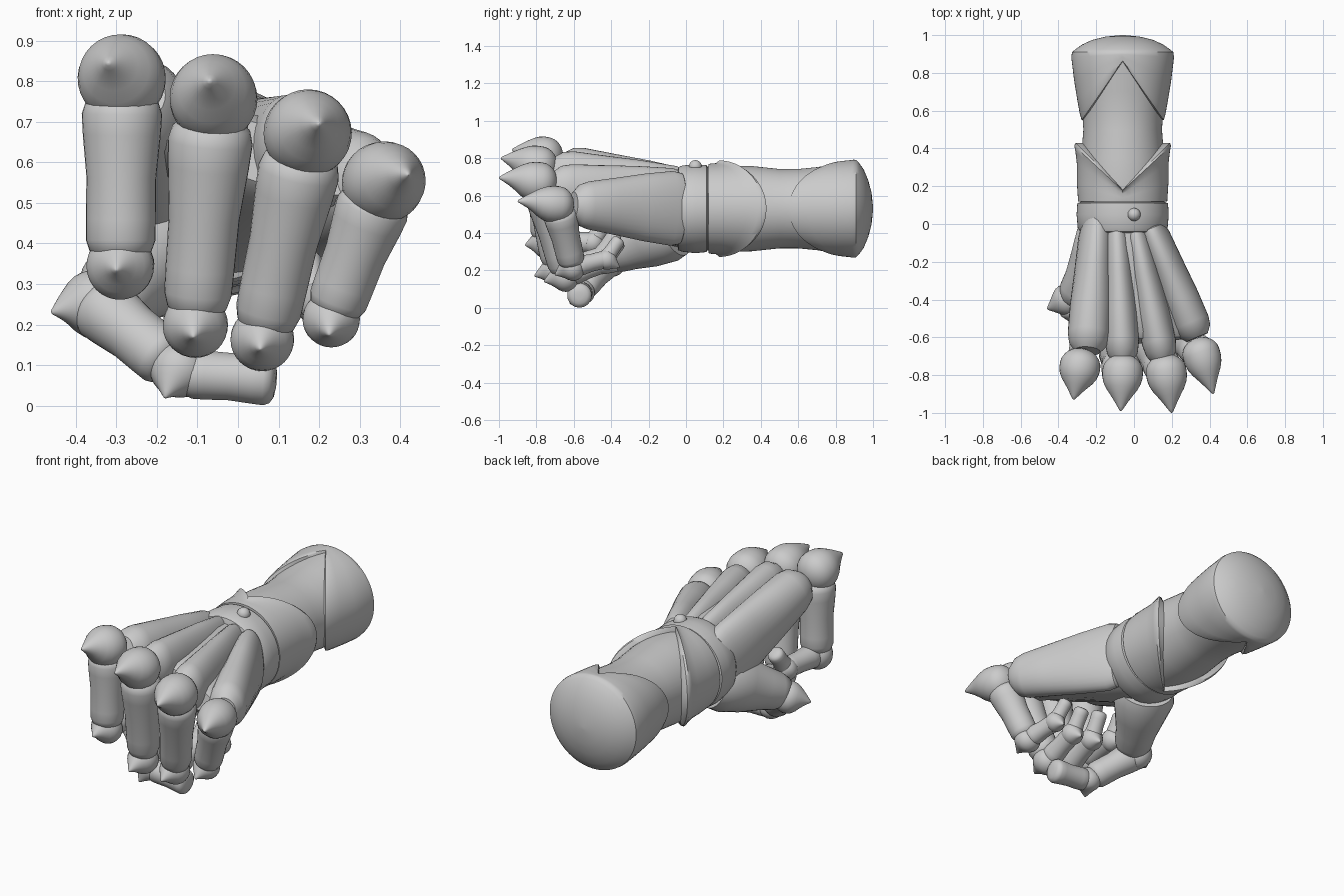
import bpy, bmesh
from math import sin, cos, pi, radians
from mathutils import Vector as V

if "Cube" in bpy.data.objects:
    bpy.data.objects.remove(bpy.data.objects["Cube"])

N = 32


def finish(name, rings):
    """Skin a list of closed point rings into one smooth object."""
    bm = bmesh.new()
    vr = [[bm.verts.new(p) for p in r] for r in rings]
    for a, b in zip(vr, vr[1:]):
        for i in range(len(a)):
            j = (i + 1) % len(a)
            bm.faces.new((a[i], a[j], b[j], b[i]))
    bm.faces.new(vr[0][::-1])
    bm.faces.new(vr[-1])
    bmesh.ops.recalc_face_normals(bm, faces=bm.faces)
    me = bpy.data.meshes.new(name)
    bm.to_mesh(me)
    bm.free()
    for p in me.polygons:
        p.use_smooth = True
    me.set_sharp_from_angle(angle=radians(40))
    ob = bpy.data.objects.new(name, me)
    bpy.context.collection.objects.link(ob)
    return ob


def loft(name, p0, p1, profile, up=(0, 0, 1)):
    """Straight loft; profile rows are (t along axis, half width, half height, lift)."""
    p0, p1 = V(p0), V(p1)
    d = p1 - p0
    side = d.cross(V(up)).normalized()
    top = side.cross(d).normalized()
    rings = []
    for t, a, b, lift in profile:
        c = p0 + d * t + top * lift
        rings.append([c + side * a * cos(2 * pi * i / N) + top * b * sin(2 * pi * i / N)
                      for i in range(N)])
    return finish(name, rings)


def segment(name, p0, p1, r0, r1, up=(0, 1, .3)):
    """Slightly waisted finger bone with rounded ends."""
    shape = [(-.1, .3), (-.08, .65), (-.03, .9), (.05, 1), (.2, .99), (.5, .93),
             (.8, .98), (.95, 1), (1.03, .9), (1.08, .65), (1.1, .3)]
    rows = []
    for t, k in shape:
        r = (r0 + (r1 - r0) * t) * k
        rows.append((t, r, r, 0))
    return loft(name, p0, p1, rows, up)


def spike(name, c, tip, r, up=(0, 0, 1)):
    """Round joint cap drawn out to a point."""
    c, tip = V(c), V(tip)
    L = (tip - c).length
    back = r * .85
    rows = [(-back / L * cos(a), r * max(sin(a), .02), r * max(sin(a), .02), 0)
            for a in [pi / 2 * k / 6 for k in range(7)]]
    for t, k, l in [(.15, .99, 0), (.3, .92, .01), (.45, .77, .03), (.6, .56, .06),
                    (.75, .36, .06), (.9, .17, .03), (.98, .07, .01), (1, .01, 0)]:
        rows.append((t, r * k, r * k, r * l))
    return loft(name, c, tip, rows, up)


def sleeve(name, rows):
    """Arm-shaped rings about the y axis; y may vary with the ring angle."""
    rings = []
    n = 64
    for y, rx, rz in rows:
        ring = []
        for i in range(n):
            t = 2 * pi * i / n
            yy = y(t) if callable(y) else y
            ring.append(V((-.06 + rx * cos(t), yy, .53 + rz * sin(t))))
        rings.append(ring)
    return finish(name, rings)


# forearm, wrist band, pointed cuff and elbow guard
sleeve("forearm", [(.05, .22, .22), (.2, .225, .23), (.35, .22, .228), (.5, .208, .212),
                   (.6, .215, .212), (.7, .23, .222), (.8, .245, .237), (.88, .25, .245)])
sleeve("wrist_band", [(-.05, .19, .19), (-.04, .225, .222), (-.02, .238, .23),
                      (.05, .244, .238), (.11, .24, .232), (.125, .2, .2)])


def cuff_y(s):
    return lambda t: .12 + s * (.06 + .25 * abs(cos(t)))


sleeve("wrist_cuff", [(.12, .2, .2), (.12, .236, .238), (cuff_y(.3), .242, .242),
                      (cuff_y(.65), .243, .243), (cuff_y(.85), .25, .252),
                      (cuff_y(.95), .256, .258), (cuff_y(1), .25, .25), (cuff_y(1), .21, .215)])


def elbow_y(s):
    return lambda t: (.86 - .31 * abs(cos(t))) * (1 - s) + .9 * s


sleeve("elbow_guard", [(elbow_y(0), .2, .22), (elbow_y(0), .217, .25), (elbow_y(.08), .226, .256),
                       (elbow_y(.3), .24, .258), (elbow_y(.6), .257, .26), (elbow_y(.95), .272, .262),
                       (.91, .268, .26), (.925, .25, .245), (.95, .215, .21), (.975, .16, .15),
                       (.992, .09, .085), (1, .01, .01)])
bpy.ops.mesh.primitive_uv_sphere_add(segments=16, ring_count=8, radius=.035, location=(0, .05, .755))
bpy.context.object.name = "wrist_stud"
bpy.ops.object.shade_smooth()

# palm body, tilted down towards the little finger
loft("palm", (-.05, .0, .52), (.03, -.62, .63),
     [(0, .21, .2, 0), (.25, .23, .185, 0), (.5, .26, .15, 0), (.75, .28, .12, 0),
      (.95, .29, .095, 0), (1, .27, .07, 0)], up=(.36, 0, 1))

# back-of-hand bone base, its head, knuckle, knuckle tip, middle joint, its tip,
# end joint, fingertip, half width, finger radii
fingers = [
    ((-.195, -.03, .54), (-.245, -.66, .76), (-.285, -.75, .805), (-.32, -.93, .845),
     (-.29, -.745, .345), (-.30, -.86, .335), (-.27, -.50, .35), (-.26, -.42, .46), .112, .1, .085),
    ((-.09, -.05, .55), (-.06, -.71, .735), (-.06, -.78, .755), (-.07, -.99, .80),
     (-.105, -.685, .2), (-.11, -.81, .17), (-.09, -.46, .27), (-.08, -.38, .39), .09, .106, .082),
    ((.01, -.05, .54), (.15, -.71, .655), (.17, -.78, .67), (.2, -1.0, .695),
     (.06, -.64, .165), (.055, -.76, .14), (.06, -.44, .24), (.06, -.36, .35), .09, .102, .08),
    ((.09, -.03, .53), (.33, -.59, .55), (.355, -.685, .55), (.42, -.90, .57),
     (.23, -.605, .215), (.225, -.70, .175), (.19, -.43, .26), (.17, -.36, .36), .1, .092, .072),
]
for n, (base, head, kn, kt, mid, mt, end, tip, w, r0, r1) in zip(
        ("index", "middle", "ring", "little"), fingers):
    loft(n + "_hand_bone", base, head,
         [(-.03, w * .5, .15, 0), (0, w * .78, .19, 0), (.08, w * .86, .2, 0), (.35, w * .92, .18, 0),
          (.65, w, .15, 0), (.88, w, .128, 0), (.96, w * .9, .11, 0), (1.02, w * .6, .07, 0)])
    spike(n + "_knuckle", kn, kt, .108 if n != "little" else .1)
    a, b = V(kn), V(mid)
    segment(n + "_upper", a.lerp(b, .15), a.lerp(b, .9), r0, r1)
    spike(n + "_middle_joint", mid, mt, r1 * .98)
    segment(n + "_middle", V(mid).lerp(V(end), .15), end, r1 * .75, r1 * .65, (1, 0, 0))
    e = V(end)
    spike(n + "_end_joint", e, e + V((0, .075, -.045)), r1 * .75, (1, 0, 0))
    segment(n + "_tip", e, tip, r1 * .6, r1 * .5, (1, 0, 0))

# thumb folded under the fingers
loft("thumb_base", (-.13, -.06, .42), (-.31, -.38, .28),
     [(0, .15, .15, 0), (.15, .165, .16, 0), (.45, .135, .145, 0), (.75, .108, .115, 0),
      (.95, .1, .1, 0), (1.08, .08, .08, 0), (1.14, .04, .04, 0)])
spike("thumb_knuckle", (-.35, -.4, .25), (-.46, -.45, .23), .085)
segment("thumb_upper", (-.34, -.42, .245), (-.18, -.54, .115), .083, .072)
spike("thumb_joint", (-.145, -.555, .09), (-.18, -.62, .02), .072)
segment("thumb_tip", (-.12, -.56, .078), (.075, -.57, .066), .06, .066)
